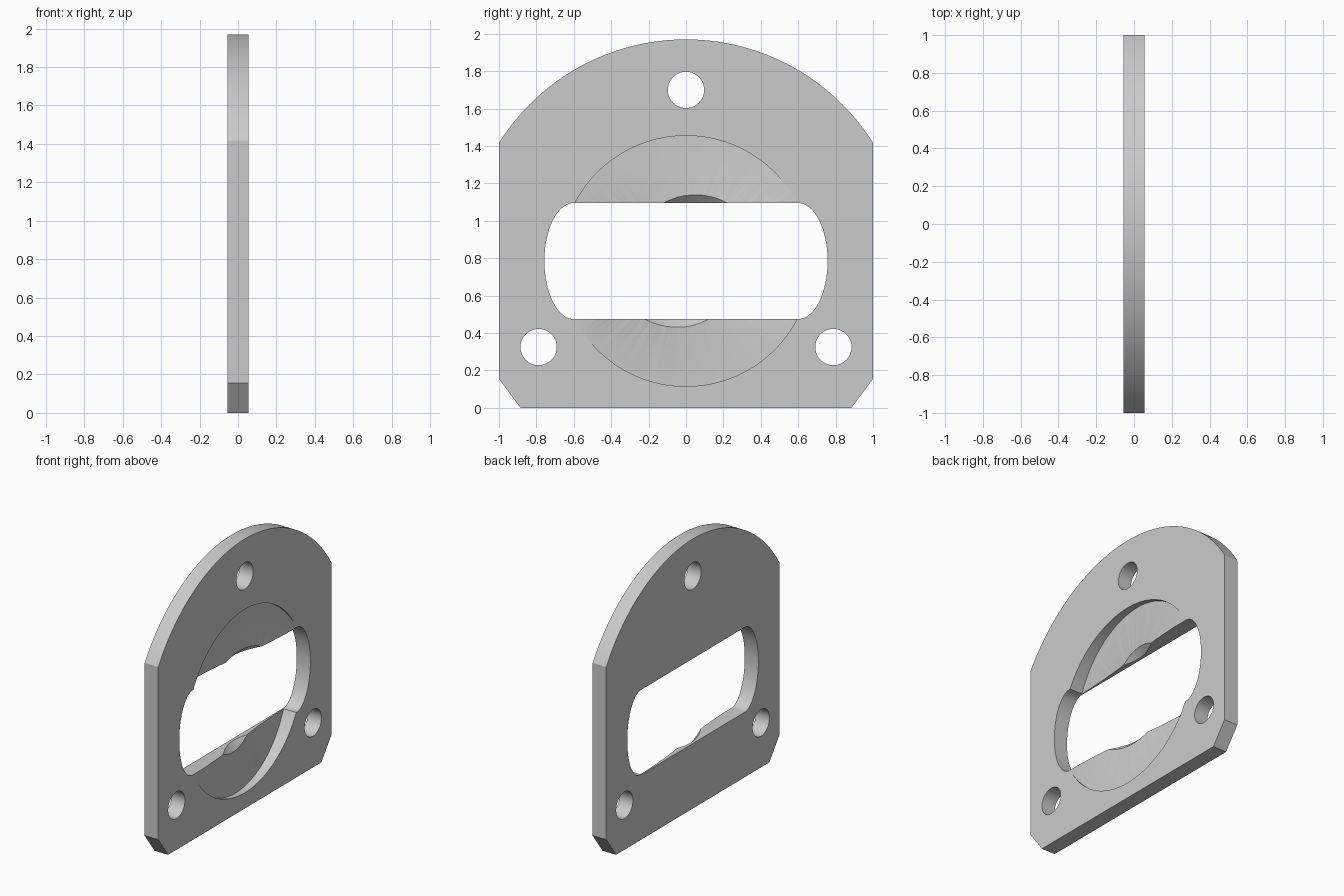
import bpy, bmesh
from math import sin, cos, pi, radians

if "Cube" in bpy.data.objects:
    bpy.data.objects.remove(bpy.data.objects["Cube"])

HALF = 0.055      # half the plate thickness
MID = 0.785       # height of the central axis

grey = bpy.data.materials.new("plain_grey")
grey.use_nodes = True
grey.diffuse_color = (0.6, 0.6, 0.6, 1)
grey.node_tree.nodes["Principled BSDF"].inputs["Base Color"].default_value = (0.6, 0.6, 0.6, 1)


def loft(name, rings):
    """Solid through a list of closed rings with capped ends."""
    bm = bmesh.new()
    rows = [[bm.verts.new(p) for p in ring] for ring in rings]
    n = len(rows[0])
    for a, b in zip(rows, rows[1:]):
        for i in range(n):
            j = (i + 1) % n
            bm.faces.new((a[i], a[j], b[j], b[i]))
    bm.faces.new(rows[0])
    bm.faces.new(rows[-1])
    bmesh.ops.recalc_face_normals(bm, faces=bm.faces)
    mesh = bpy.data.meshes.new(name)
    bm.to_mesh(mesh)
    bm.free()
    mesh.materials.append(grey)
    obj = bpy.data.objects.new(name, mesh)
    bpy.context.collection.objects.link(obj)
    return obj


def slab(name, outline, depth):
    return loft(name, [[(x, y, z) for y, z in outline] for x in (-depth, depth)])


def circle(y, z, r, n=48):
    return [(y + r * cos(2 * pi * i / n), z + r * sin(2 * pi * i / n)) for i in range(n)]


def ramp(name, side, steps=48):
    """Helical recess: deep at one end, running out at the other."""
    rings = []
    for i in range(steps + 1):
        a = radians(20 + 140 * i / steps)
        depth = min(0.102, 0.102 * (radians(148) - a) / radians(120))
        floor = HALF - depth
        rings.append([(x, side * r * cos(a), MID - side * r * sin(a))
                      for x, r in ((floor, 0.22), (floor, 0.67), (0.2, 0.67), (0.2, 0.22))])
    obj = loft(name, rings)
    bm = bmesh.new()
    bm.from_mesh(obj.data)
    bmesh.ops.triangulate(bm, faces=bm.faces)
    bm.to_mesh(obj.data)
    bm.free()
    return obj


# Plate outline: domed top, straight sides, chamfered bottom corners
arc = [radians(32.2 + (180 - 64.4) * i / 64) for i in range(65)]
dome = [(1.182 * cos(a), MID + 1.185 * sin(a)) for a in arc]
dome[0], dome[-1] = (1, dome[0][1]), (-1, dome[-1][1])
plate = slab("flange_plate", dome + [(-1, 0.155), (-0.885, 0), (0.885, 0), (1, 0.155)], HALF)

# Slot with elliptical ends
slot = []
for side in (1, -1):
    for i in range(33):
        a = -pi / 2 + pi * i / 32
        slot.append((side * (0.6 + 0.157 * cos(a)), MID + side * 0.31 * sin(a)))

# Cutters: slot, bolt holes, two ramps and the central countersink
cutters = [slab("slot_cutter", slot, 0.3)]
for y, z in ((0, 1.7), (0.788, 0.325), (-0.788, 0.325)):
    cutters.append(slab("bolt_hole_cutter", circle(y, z, 0.097), 0.3))
cutters += [ramp("lower_ramp_cutter", 1), ramp("upper_ramp_cutter", -1)]
cutters.append(loft("countersink_cutter", [
    [(x, y, z) for y, z in circle(0, MID, 0.345 + x, 96)] for x in (-0.1, 0.08)]))

bpy.context.view_layer.objects.active = plate
plate.select_set(True)
for cutter in cutters:
    mod = plate.modifiers.new("cut", "BOOLEAN")
    mod.operation = "DIFFERENCE"
    mod.solver = "EXACT"
    mod.object = cutter
    bpy.ops.object.modifier_apply(modifier=mod.name)
    bpy.data.objects.remove(cutter)

bpy.ops.object.shade_smooth_by_angle(angle=radians(25))
